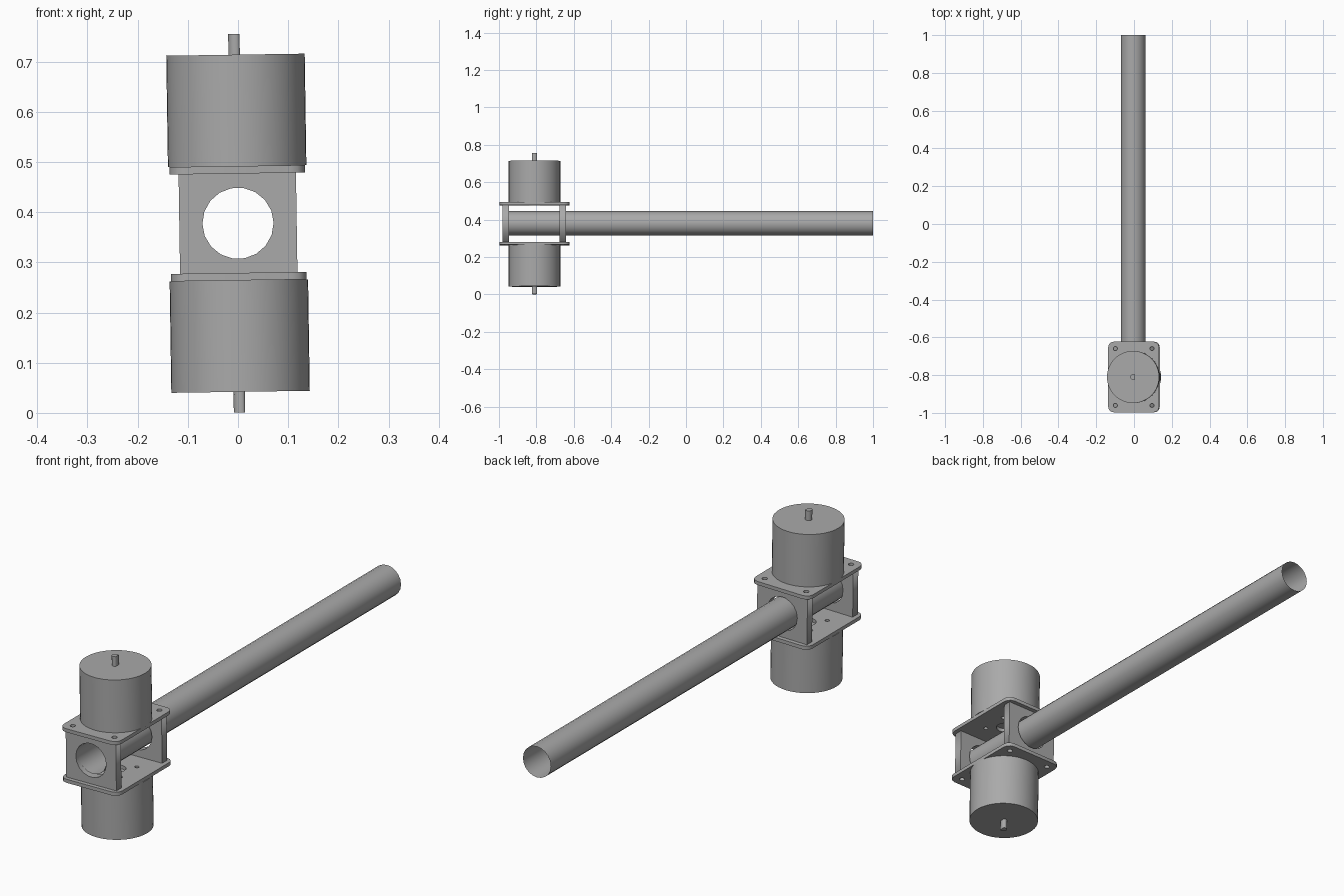
import bpy, bmesh, math
from mathutils import Matrix, Vector

cube = bpy.data.objects.get("Cube")
if cube:
    bpy.data.objects.remove(cube, do_unlink=True)

grey = bpy.data.materials.new("plain_grey")
grey.use_nodes = True
COLOUR = (0.4, 0.4, 0.4, 1)
grey.diffuse_color = COLOUR
grey.node_tree.nodes["Principled BSDF"].inputs["Base Color"].default_value = COLOUR

MID = Vector((0, -0.81, 0.378))          # centre of the mount
TILT = Matrix.Rotation(-0.015, 4, "Y")   # the mount leans very slightly
MOUNT = Matrix.Translation(MID) @ TILT


def finish(name, mesh, matrix, smooth=True):
    mesh.transform(matrix)
    mesh.materials.clear()
    mesh.materials.append(grey)
    obj = bpy.data.objects.new(name, mesh)
    bpy.context.collection.objects.link(obj)
    if smooth:
        bpy.ops.object.select_all(action="DESELECT")
        obj.select_set(True)
        bpy.context.view_layer.objects.active = obj
        bpy.ops.object.shade_smooth_by_angle(angle=math.radians(35))
    return obj


def cylinder(name, radius, depth, sides, matrix, capped=True):
    bm = bmesh.new()
    bmesh.ops.create_cone(bm, cap_ends=capped, segments=sides, radius1=radius,
                          radius2=radius, depth=depth)
    mesh = bpy.data.meshes.new(name)
    bm.to_mesh(mesh)
    bm.free()
    return finish(name, mesh, matrix)


def arc(cx, cy, radius, start, sweep, count):
    return [(cx + radius * math.cos(start + sweep * i / count),
             cy + radius * math.sin(start + sweep * i / count)) for i in range(count)]


def rounded_rectangle(half_w, half_h, radius):
    points = []
    corners = [(1, 1), (-1, 1), (-1, -1), (1, -1)]
    for i, (sx, sy) in enumerate(corners):
        points += arc(sx * (half_w - radius), sy * (half_h - radius), radius,
                      i * math.pi / 2, math.pi / 2 * 4 / 3, 4)
    return points


def plate(name, outlines, thickness, matrix):
    """Flat plate from an outer outline followed by hole outlines."""
    curve = bpy.data.curves.new(name + "_outline", "CURVE")
    curve.dimensions = "2D"
    curve.fill_mode = "BOTH"
    curve.extrude = thickness / 2
    for outline in outlines:
        spline = curve.splines.new("POLY")
        spline.points.add(len(outline) - 1)
        for point, (x, y) in zip(spline.points, outline):
            point.co = (x, y, 0, 1)
        spline.use_cyclic_u = True
    helper = bpy.data.objects.new(name + "_outline", curve)
    bpy.context.collection.objects.link(helper)
    bpy.context.view_layer.update()
    graph = bpy.context.evaluated_depsgraph_get()
    mesh = bpy.data.meshes.new_from_object(helper.evaluated_get(graph))
    bpy.data.objects.remove(helper, do_unlink=True)
    bm = bmesh.new()
    bm.from_mesh(mesh)
    bmesh.ops.remove_doubles(bm, verts=bm.verts, dist=0.0001)
    bmesh.ops.recalc_face_normals(bm, faces=bm.faces)
    bm.to_mesh(mesh)
    bm.free()
    return finish(name, mesh, matrix, smooth=False)


def circle(cx, cy, radius, sides):
    return arc(cx, cy, radius, 0, math.tau, sides)


# Motor plates with corner bolt holes, a shaft opening and motor screw holes
motor_plate = [rounded_rectangle(0.135, 0.187, 0.03), circle(0, 0, 0.035, 16)]
for sx in (-1, 1):
    for sy in (-1, 1):
        motor_plate.append(circle(sx * 0.097, sy * 0.15, 0.011, 10))
        motor_plate.append(circle(sx * 0.055, sy * 0.055, 0.009, 8))

for side, sign in (("upper", 1), ("lower", -1)):
    def at(height):
        return MOUNT @ Matrix.Translation((0, 0, sign * height))
    plate(side + "_motor_plate", motor_plate, 0.015, at(0.1065))
    cylinder(side + "_motor", 0.138, 0.222, 48, at(0.225))
    # Shaft with a flat ground on one side
    shaft = [p for p in circle(0, 0, 0.014, 14) if p[0] < 0.0095]
    plate(side + "_shaft", [shaft], 0.042, at(0.356))

# Upright clamp plates with a round opening for the tube
upright = [[(-0.117, -0.1), (0.117, -0.1), (0.117, 0.1), (-0.117, 0.1)],
           circle(0, 0, 0.071, 18)]
stand_up = Matrix.Rotation(math.pi / 2, 4, "X")
for name, y in (("front", -0.153), ("back", 0.152)):
    plate(name + "_clamp_plate", upright, 0.034,
          MOUNT @ Matrix.Translation((0, y, 0)) @ stand_up)

# Long open thin-walled tube
START, END = -0.965, 1.0
cylinder("arm_tube", 0.065, END - START, 20,
         Matrix.Translation((-0.004, (START + END) / 2, 0.38)) @ stand_up, capped=False)
